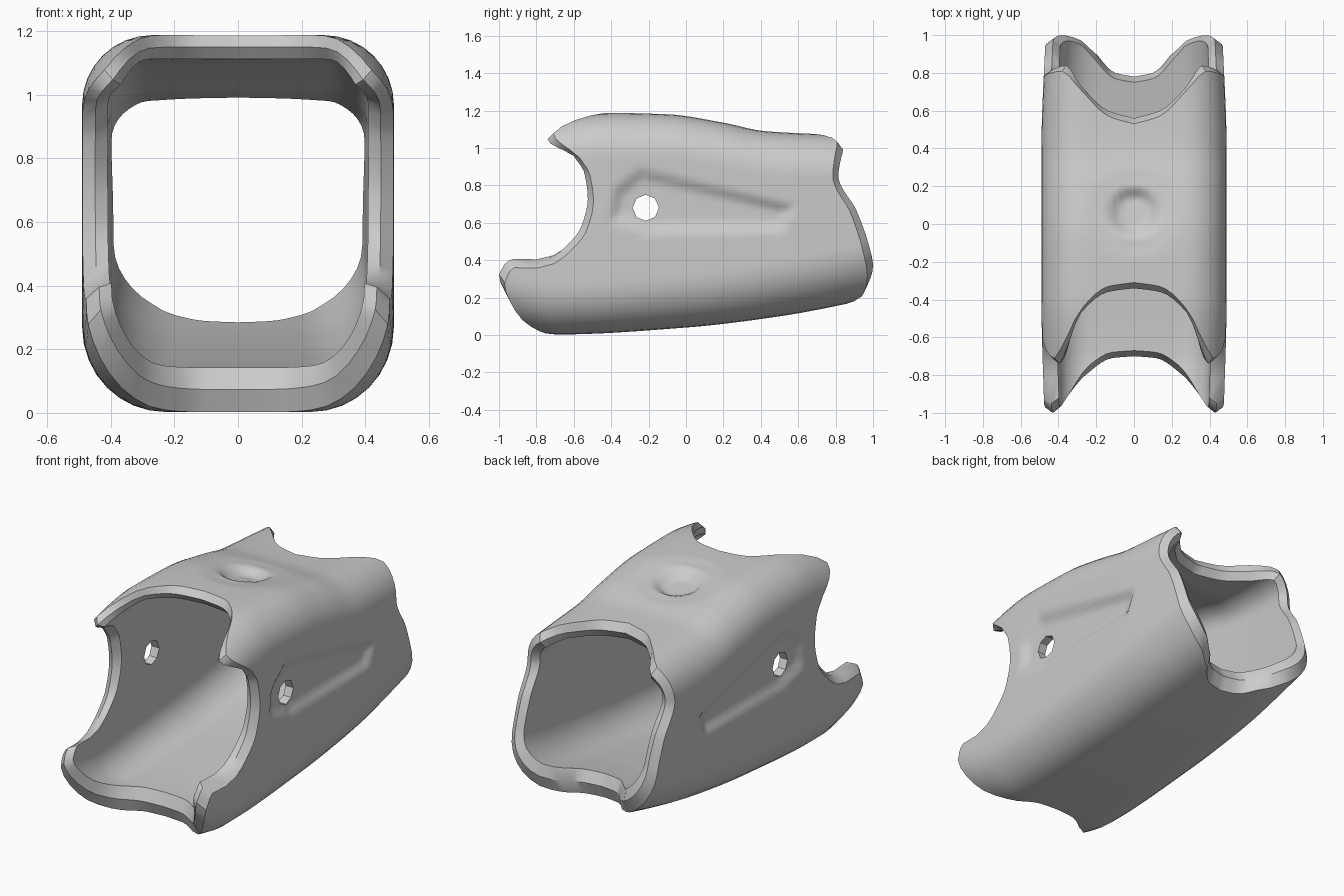
import bpy, bmesh, math
from mathutils import Vector

if "Cube" in bpy.data.objects:
    bpy.data.objects.remove(bpy.data.objects["Cube"])


def curve(keys):
    """Monotone smooth interpolation through (position, value) pairs."""
    n = len(keys)
    d = [(keys[i + 1][1] - keys[i][1]) / (keys[i + 1][0] - keys[i][0]) for i in range(n - 1)]
    m = [d[0]] + [2 * a * b / (a + b) if a * b > 0 else 0 for a, b in zip(d, d[1:])] + [d[-1]]

    def f(x):
        x = min(max(x, keys[0][0]), keys[-1][0])
        i = max(k for k in range(n - 1) if keys[k][0] <= x)
        h = keys[i + 1][0] - keys[i][0]
        t = (x - keys[i][0]) / h
        return ((2*t**3 - 3*t*t + 1) * keys[i][1] + (t**3 - 2*t*t + t) * h * m[i]
                + (3*t*t - 2*t**3) * keys[i+1][1] + (t**3 - t*t) * h * m[i+1])
    return f


# Long profiles of the sleeve along y
bottom = curve([(-1, .09), (-.85, .03), (-.68, .003), (0, .04), (.5, .10), (.85, .165), (1, .20)])
top = curve([(-.8, 1.12), (-.6, 1.165), (-.4, 1.187), (-.1, 1.18), (.2, 1.135), (.42, 1.09),
             (.8, 1.07), (1, 1.06)])
width = curve([(-1, .475), (-.4, .49), (.4, .49), (1, .468)])
rad_low = curve([(-1, .25), (1, .29)])

# Scalloped end edges; u runs bottom centre, corner, side, corner, top centre
front_edge = curve([(0, -.70), (.5, -.71), (1, -.78), (1.5, -.94), (1.85, -1.0), (2.08, -.96),
                    (2.16, -.77), (2.26, -.66), (2.43, -.56), (2.65, -.525), (2.86, -.545),
                    (3, -.6), (3.5, -.74), (3.65, -.68), (4, -.47), (4.5, -.36), (5, -.34)])
back_edge = curve([(0, .78), (.5, .80), (1, .89), (1.3, .98), (1.6, 1.0), (2, .97), (2.5, .91),
                   (3, .815), (3.4, .83), (3.6, .84), (4, .72), (4.5, .60), (5, .56)])


def section(u, y, inner):
    """Point on the rounded-square section at y."""
    w, lo, hi, r1, r2 = width(y), bottom(y), top(y), rad_low(y), .22
    if inner:
        w, lo, r1, r2 = w - .08, lo + .14, r1 - .09, .12
        hi -= .075 + .02 * min(max(y + .3, 0), 1)
    k = min(int(u), 4)
    t = u - k
    a = t * math.pi / 2
    if k == 0:
        return Vector((t * (w - r1), y, lo))
    if k == 1:
        return Vector((w - r1 + r1 * math.sin(a), y, lo + r1 - r1 * math.cos(a)))
    if k == 2:
        return Vector((w, y, lo + r1 + t * (hi - r2 - lo - r1)))
    if k == 3:
        return Vector((w - r2 + r2 * math.cos(a), y, hi - r2 + r2 * math.sin(a)))
    return Vector(((1 - t) * (w - r2), y, hi))


def ease(t):
    t = min(max(t, 0), 1)
    return t * t * (3 - 2 * t)


# Sunken side panel outline in (y, z), clockwise
panel = [(-.40, .78), (-.25, .90), (.60, .70), (.53, .54), (-.2, .535), (-.42, .6)]


def relief(p):
    """Press the side panels and the top dimple into the outer skin."""
    dist = 9
    for (y0, z0), (y1, z1) in zip(panel, panel[1:] + panel[:1]):
        side = ((p.y - y0) * (z1 - z0) - (p.z - z0) * (y1 - y0)) / math.hypot(y1 - y0, z1 - z0)
        dist = min(dist, side)
    if p.x > .4:
        p.x -= .03 * ease(dist / .07)
    if p.z > 1:
        r = math.hypot(p.x, p.y - .06)
        p.z -= .045 * ease((.15 - r) / .08) + .008 * ease((.25 - r) / .08)
    return p


counts = [8, 8, 22, 8, 8]
us = [k + i / c for k, c in enumerate(counts) for i in range(c)] + [5]
ring = [(u, 1) for u in us] + [(u, -1) for u in us[-2:0:-1]]
ROWS = 60

# Each column goes out along the outer skin and returns along the bore
bm = bmesh.new()
columns = []
for u, sx in ring:
    f, b = front_edge(u), back_edge(u)
    ys = [f + .03 + (b - f - .06) * j / ROWS for j in range(ROWS + 1)]
    pts = [relief(section(u, y, False)) for y in ys]
    pts.append(section(u, b, False).lerp(section(u, b, True), .5))
    pts += [section(u, y, True) for y in reversed(ys)]
    pts.append(section(u, f, False).lerp(section(u, f, True), .5))
    columns.append([bm.verts.new((p.x * sx, p.y, p.z)) for p in pts])
for a, c in zip(columns, columns[1:] + columns[:1]):
    for j in range(len(a)):
        k = (j + 1) % len(a)
        bm.faces.new((a[j], c[j], c[k], a[k]))
bmesh.ops.recalc_face_normals(bm, faces=bm.faces)
mesh = bpy.data.meshes.new("sleeve")
bm.to_mesh(mesh)
bm.free()
sleeve = bpy.data.objects.new("sleeve", mesh)
bpy.context.collection.objects.link(sleeve)

# Pin hole through both side walls
bpy.ops.mesh.primitive_cylinder_add(vertices=8, radius=.07, depth=1.4,
                                    location=(0, -.215, .68), rotation=(0, math.pi / 2, 0))
cutter = bpy.context.object
cutter.name = "pin_hole_cutter"
cutter.hide_render = True
cut = sleeve.modifiers.new("pin_hole", 'BOOLEAN')
cut.operation = 'DIFFERENCE'
cut.solver = 'EXACT'
cut.object = cutter
bpy.ops.object.select_all(action='DESELECT')
sleeve.select_set(True)
bpy.context.view_layer.objects.active = sleeve
bpy.ops.object.modifier_apply(modifier="pin_hole")
bpy.data.objects.remove(cutter)
bpy.ops.object.shade_smooth_by_angle(angle=math.radians(35))
